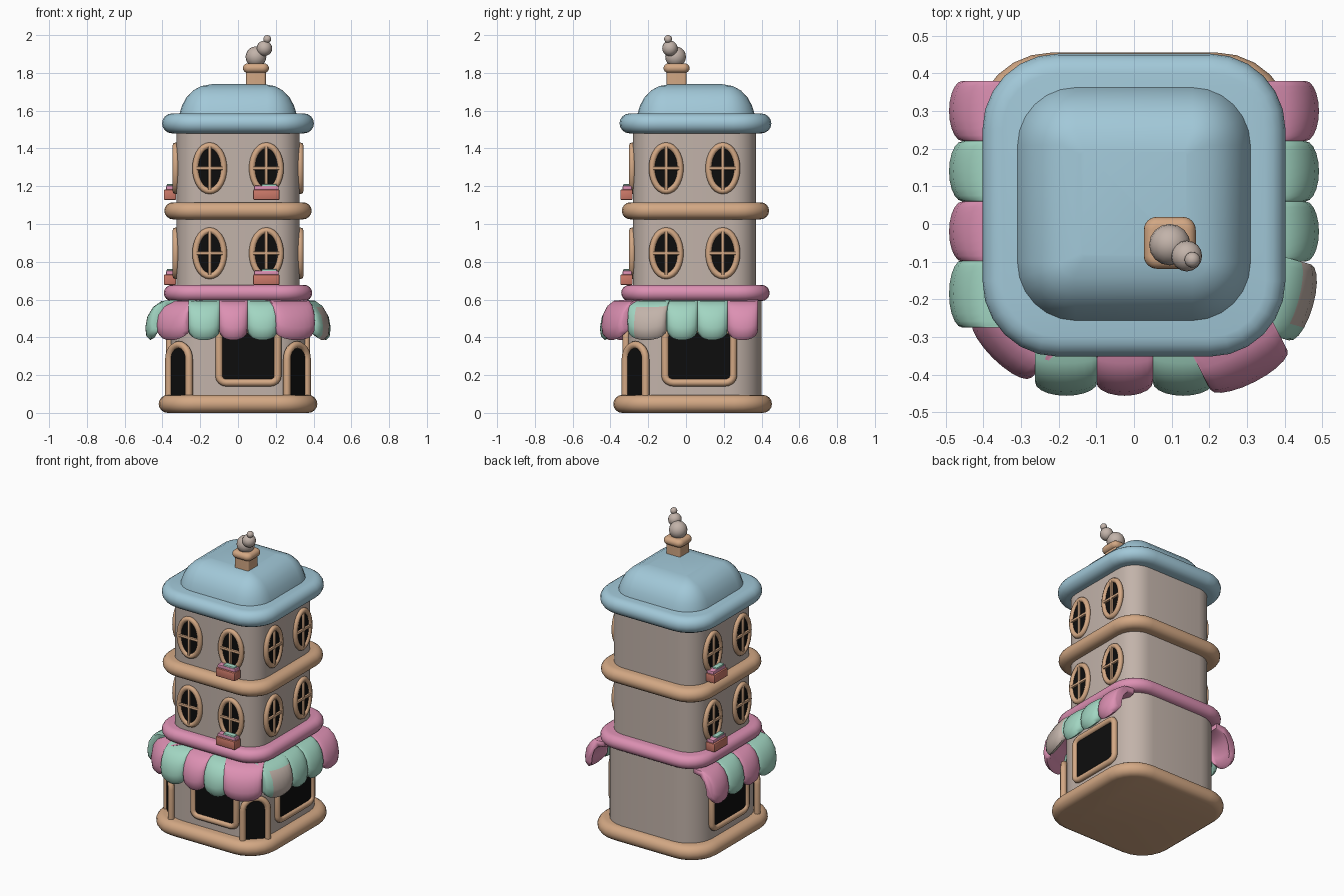
import bpy, bmesh
from math import sin, cos, pi, radians, sqrt
from mathutils import Matrix, Vector

old = bpy.data.objects.get("Cube")
if old:
    bpy.data.objects.remove(old, do_unlink=True)


def material(name, r, g, b):
    m = bpy.data.materials.new(name)
    m.use_nodes = True
    m.diffuse_color = (r, g, b, 1)
    m.node_tree.nodes["Principled BSDF"].inputs["Base Color"].default_value = (r, g, b, 1)
    return m


PLASTER = material("plaster", .54, .45, .40)
TAN = material("tan_trim", .65, .39, .23)
PINK = material("pink", .72, .28, .45)
MINT = material("mint", .36, .67, .54)
BLUE = material("roof_blue", .36, .58, .69)
BLACK = material("dark_opening", .004, .004, .004)
CLAY = material("terracotta", .60, .19, .14)
CY = 0.045  # depth centre of the tower


def finish(name, bm, mats, matrix=Matrix(), angle=40):
    bmesh.ops.recalc_face_normals(bm, faces=bm.faces)
    bm.transform(matrix)
    me = bpy.data.meshes.new(name)
    bm.to_mesh(me)
    bm.free()
    for m in mats:
        me.materials.append(m)
    ob = bpy.data.objects.new(name, me)
    bpy.context.collection.objects.link(ob)
    bpy.ops.object.select_all(action="DESELECT")
    ob.select_set(True)
    bpy.context.view_layer.objects.active = ob
    bpy.ops.object.shade_smooth_by_angle(angle=radians(angle))
    return ob


def loft(bm, rings):
    rows = [[bm.verts.new(p) for p in ring] for ring in rings]
    n = len(rows[0])
    faces = []
    for a, b in zip(rows, rows[1:]):
        faces.append([bm.faces.new((a[i], a[(i + 1) % n], b[(i + 1) % n], b[i])) for i in range(n)])
    bm.faces.new(rows[0])
    bm.faces.new(rows[-1])
    return faces


def rounded_square(half, radius, segs=6):
    pts = []
    for q in range(4):
        mid = pi / 4 + q * pi / 2
        cx, cy = (half - radius) * sqrt(2) * cos(mid), (half - radius) * sqrt(2) * sin(mid)
        for i in range(segs + 1):
            a = q * pi / 2 + i * pi / 2 / segs
            pts.append((cx + radius * cos(a), cy + radius * sin(a)))
    return pts


def tier(name, mat, profile, radius, centre=(0, CY)):
    """Stack of rounded squares; profile holds (half width, height)."""
    bm = bmesh.new()
    top = max(h for h, z in profile)
    loft(bm, [[(x + centre[0], y + centre[1], z) for x, y in rounded_square(h, max(radius - (top - h), .01))]
              for h, z in profile])
    return finish(name, bm, [mat])


def band(name, mat, half, z0, z1, radius, centre=(0, CY)):
    r = (z1 - z0) / 2
    prof = [(half - r + r * sin(i * pi / 8), (z0 + z1) / 2 - r * cos(i * pi / 8)) for i in range(9)]
    return tier(name, mat, prof, radius, centre)


def facing(angle, out, shift=0, z=0):
    """Local frame whose -y axis points out of the wall at the given angle."""
    return (Matrix.Translation((0, CY, 0)) @ Matrix.Rotation(radians(angle), 4, "Z")
            @ Matrix.Translation((shift, -out, z)))


def tube(name, pts, matrix, radius, cyclic=True):
    cu = bpy.data.curves.new(name, "CURVE")
    cu.dimensions = "3D"
    cu.bevel_depth = radius
    cu.bevel_resolution = 2
    cu.use_fill_caps = True
    sp = cu.splines.new("POLY")
    sp.points.add(len(pts) - 1)
    for p, (x, z) in zip(sp.points, pts):
        p.co = (*(matrix @ Vector((x, 0, z))), 1)
    sp.use_cyclic_u = cyclic
    cu.materials.append(TAN)
    ob = bpy.data.objects.new(name, cu)
    bpy.context.collection.objects.link(ob)
    bpy.ops.object.select_all(action="DESELECT")
    ob.select_set(True)
    bpy.context.view_layer.objects.active = ob
    bpy.ops.object.convert(target="MESH")
    bpy.ops.object.shade_smooth_by_angle(angle=radians(50))


def pane(name, pts, matrix):
    bm = bmesh.new()
    loft(bm, [[(x, y, z) for x, z in pts] for y in (-.004, .004)])
    finish(name, bm, [BLACK], matrix)


def block(name, mat, size, loc, matrix, bevel=.006):
    bm = bmesh.new()
    bmesh.ops.create_cube(bm, size=1, matrix=Matrix.Translation(loc) @ Matrix.Diagonal((*size, 1)))
    bmesh.ops.bevel(bm, geom=bm.edges[:], offset=bevel, segments=2, affect="EDGES", profile=.5)
    finish(name, bm, [mat], matrix)


# Tower body, trim bands and roof
tier("ground_wall", PLASTER, [(.355, .05), (.355, .62)], .17)
tier("upper_wall", PLASTER, [(.325, .62), (.325, 1.53)], .13)
band("base_plinth", TAN, .42, 0, .095, .2, (0, .035))
band("pink_band", PINK, .393, .592, .678, .17, (0, .05))
band("floor_band", TAN, .39, 1.025, 1.115, .17, (0, .05))
band("roof_brim", BLUE, .402, 1.48, 1.585, .2, (0, .05))
tier("roof_dome", BLUE, [(.315, 1.56), (.308, 1.59), (.295, 1.63), (.272, 1.672), (.238, 1.707),
                         (.195, 1.73), (.14, 1.74)], .16, (0, .053))

# Chimney and smoke
tier("chimney", TAN, [(.052, 1.72), (.052, 1.81)], .012, (.095, -.05))
band("chimney_cap", TAN, .069, 1.8, 1.85, .035, (.095, -.05))
for i, (x, y, z, r) in enumerate([(.095, -.055, 1.885, .055), (.14, -.085, 1.93, .041), (.155, -.095, 1.979, .021)]):
    bm = bmesh.new()
    bmesh.ops.create_uvsphere(bm, u_segments=16, v_segments=10, radius=r, matrix=Matrix.Translation((x, y, z)))
    finish(f"smoke_puff_{i}", bm, [PLASTER], angle=60)

# Oval windows with cross bars and flower boxes
oval = [(.075 * cos(i * pi / 14), .12 * sin(i * pi / 14)) for i in range(28)]
for side, angle, boxed in (("front", 0, .145), ("right", 90, None), ("left", -90, -.15)):
    for z in (.845, 1.295):
        for x in (-.15, .15):
            tag = f"{side}_{'upper' if z > 1 else 'lower'}_{'a' if x < 0 else 'b'}"
            m = facing(angle, .33, x, z)
            pane(f"window_pane_{tag}", oval, m)
            tube(f"window_frame_{tag}", oval, m, .017)
            block(f"window_bar_upright_{tag}", TAN, (.018, .018, .235), (0, -.008, 0), m)
            block(f"window_bar_cross_{tag}", TAN, (.145, .018, .018), (0, -.008, 0), m)
            if boxed and boxed * x > 0:
                m = facing(angle, .36, x, z - .14)
                block(f"flower_box_{tag}", CLAY, (.14, .065, .055), (0, 0, 0), m)
                block(f"flowers_pink_{tag}", PINK, (.13, .05, .025), (0, .004, .035), m)
                block(f"flowers_mint_{tag}", MINT, (.08, .035, .018), (.015, 0, .048), m)

# Shop windows
for side, angle, x, w in (("front", 0, .055, .155), ("right", 90, .025, .18), ("left", -90, -.025, .18)):
    m = facing(angle, .362, x, .3)
    pts = [(px * w / .14, pz) for px, pz in rounded_square(.14, .035, 4)]
    pane(f"shop_pane_{side}", pts, m)
    tube(f"shop_frame_{side}", pts, m, .02)

# Arched doors on the front corners
arch = [(-.075, 0)] + [(-.075 * cos(i * pi / 12), .205 + .075 * sin(i * pi / 12)) for i in range(13)] + [(.075, 0)]
for side, angle in (("left", 45), ("right", -45)):
    m = facing(angle, .442, 0, .08)
    pane(f"door_opening_{side}", arch, m)
    tube(f"door_frame_{side}", arch, m, .02, False)

# Awning: puffed strips made from one hooked profile
hook = [(-.02, .6), (.07, .592), (.115, .56), (.145, .51), (.156, .45), (.15, .405), (.13, .385),
        (.105, .4), (.1, .45), (.08, .51), (.04, .55), (-.02, .56)]
strips = [(-.335, .3, -90, .16, PINK), (-.335, .14, -90, .16, MINT), (-.335, -.02, -90, .16, PINK),
          (-.335, -.185, -90, .18, MINT), (-.265, -.245, -45, .22, PINK), (-.18, -.3, 0, .165, MINT),
          (-.025, -.3, 0, .15, PINK), (.13, -.3, 0, .16, MINT), (.25, -.28, 27, .23, PINK),
          (.325, -.175, 74, .21, MINT), (.335, -.02, 90, .16, MINT), (.335, .14, 90, .16, MINT),
          (.335, .3, 90, .16, PINK)]
for i, (x, y, angle, width, mat) in enumerate(strips):
    bm = bmesh.new()
    rings = []
    for k in range(11):
        a = -pi / 2 + k * pi / 10
        s = .77 + .23 * cos(a)
        rings.append([(sin(a) * width / 2, -o * s, .6 + (z - .6) * s) for o, z in hook])
    faces = loft(bm, rings)
    if angle == 74:  # one strip has a plain patch
        for col in faces[3:]:
            for f in col[2:7]:
                f.material_index = 1
    finish(f"awning_strip_{i}", bm, [mat, PLASTER],
           Matrix.Translation((x, y, 0)) @ Matrix.Rotation(radians(angle), 4, "Z"), 60)
